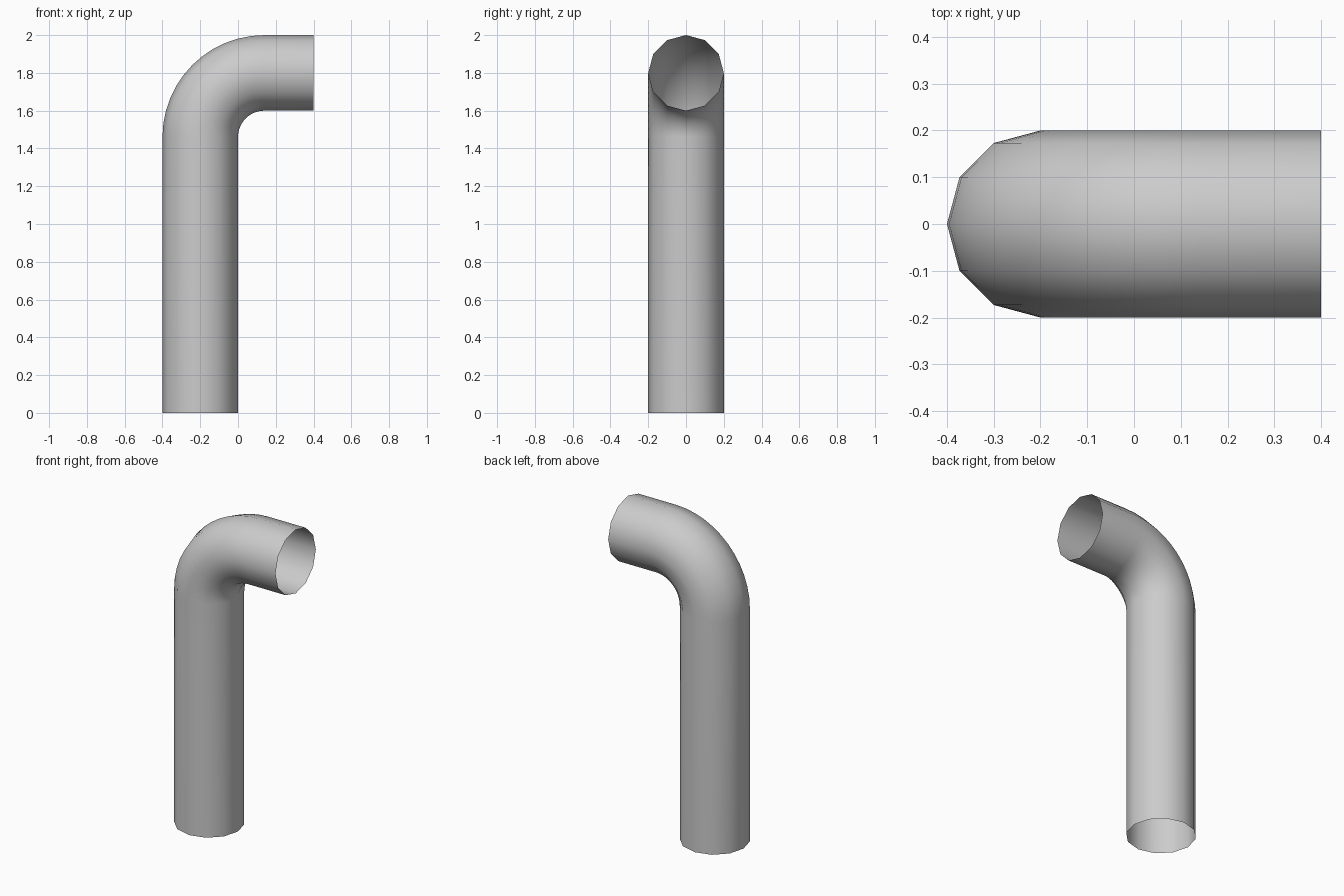
import bpy, bmesh
from math import sin, cos, pi
from mathutils import Vector

if "Cube" in bpy.data.objects:
    bpy.data.objects.remove(bpy.data.objects["Cube"])

SIDES, RADIUS, BEND, STEPS = 12, 0.2, 0.34, 12

# Centre line: upright run, quarter bend, short horizontal outlet (position, angle)
cx, cz = -0.2 + BEND, 1.8 - BEND
path = [(Vector((-0.2, 0, 0)), 0)]
for i in range(STEPS + 1):
    a = pi / 2 * i / STEPS
    path.append((Vector((cx - BEND * cos(a), 0, cz + BEND * sin(a))), a))
path.append((Vector((0.4, 0, 1.8)), pi / 2))

# Sweep a 12-sided ring along the path, both ends left open
bm = bmesh.new()
rings = []
for p, a in path:
    out = Vector((-cos(a), 0, sin(a)))
    side = Vector((0, 1, 0))
    rings.append([bm.verts.new(p + RADIUS * (out * cos(t) + side * sin(t)))
                  for t in (2 * pi * k / SIDES for k in range(SIDES))])
for r0, r1 in zip(rings, rings[1:]):
    for k in range(SIDES):
        n = (k + 1) % SIDES
        bm.faces.new((r0[k], r1[k], r1[n], r0[n])).smooth = True

# Make the faces point outward
bm.normal_update()
f = bm.faces[:][0]
if f.normal.dot(f.calc_center_median() - Vector((-0.2, 0, f.calc_center_median().z))) < 0:
    bmesh.ops.reverse_faces(bm, faces=bm.faces[:])

mesh = bpy.data.meshes.new("bent_pipe")
bm.to_mesh(mesh)
bm.free()
pipe = bpy.data.objects.new("bent_pipe", mesh)
bpy.context.collection.objects.link(pipe)
